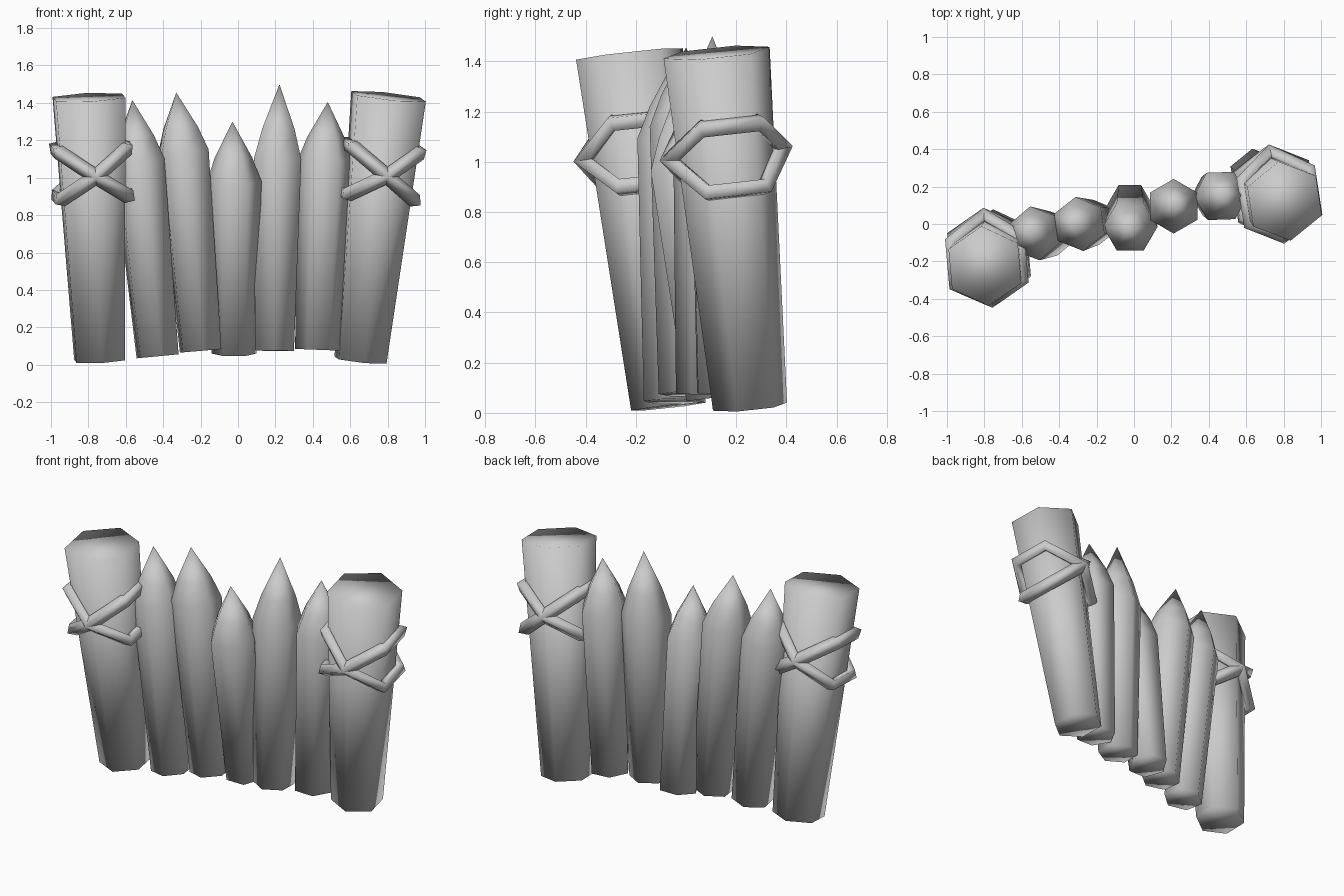
import bpy, bmesh, math
from mathutils import Vector, Matrix

cube = bpy.data.objects.get("Cube")
if cube:
    bpy.data.objects.remove(cube, do_unlink=True)

wood = bpy.data.materials.new("plain_grey")
wood.use_nodes = True
GREY = (0.6, 0.6, 0.6, 1)
wood.diffuse_color = GREY
wood.node_tree.nodes["Principled BSDF"].inputs["Base Color"].default_value = GREY


def finish(bm, name):
    bmesh.ops.recalc_face_normals(bm, faces=bm.faces)
    mesh = bpy.data.meshes.new(name)
    bm.to_mesh(mesh)
    bm.free()
    for face in mesh.polygons:
        face.use_smooth = True
    mesh.materials.append(wood)
    bpy.context.collection.objects.link(bpy.data.objects.new(name, mesh))


def tilt(axis):
    return Vector((0, 0, 1)).rotation_difference(axis).to_matrix()


def hexagon(bm, centre, radius, turn, rot):
    ring = []
    for i in range(6):
        a = math.radians(turn + 60 * i)
        offset = Vector((math.cos(a), math.sin(a), 0)) * radius
        ring.append(bm.verts.new(Vector(centre) + rot @ offset))
    return ring


def bridge(bm, low, high):
    n = len(low)
    for i in range(n):
        j = (i + 1) % n
        bm.faces.new((low[i], low[j], high[j], high[i]))


def log(name, sections, turn, tip=None):
    """Six-sided log through (centre, radius) sections, flat or pointed on top."""
    bm = bmesh.new()
    rot = tilt(Vector(sections[1][0]) - Vector(sections[0][0]))
    rings = [hexagon(bm, c, r, turn, rot) for c, r in sections]
    for low, high in zip(rings, rings[1:]):
        bridge(bm, low, high)
    bm.faces.new(rings[0][::-1])
    if tip is None:
        bm.faces.new(rings[-1])
    else:
        point = bm.verts.new(tip)
        for i in range(6):
            bm.faces.new((rings[-1][i], rings[-1][(i + 1) % 6], point))
    finish(bm, name)


def rope(name, centre, axis, turn, slant):
    """Six-cornered rope loop slanted across its post."""
    bm = bmesh.new()
    rot = (tilt(axis) @ Matrix.Rotation(math.radians(turn), 3, 'Z')
           @ Matrix.Rotation(math.radians(slant), 3, 'Y'))
    rings = []
    for i in range(6):
        a = math.radians(30 + 60 * i)
        out = Vector((math.cos(a), math.sin(a), 0))
        mid = Vector((out.x * 1.13, out.y, 0)) * 0.23
        ring = []
        for k in range(4):
            b = math.pi / 2 * k
            off = out * math.cos(b) + Vector((0, 0, math.sin(b)))
            ring.append(bm.verts.new(Vector(centre) + rot @ (mid + off * 0.04)))
        rings.append(ring)
    for i in range(6):
        bridge(bm, rings[i], rings[(i + 1) % 6])
    finish(bm, name)


# Leaning end posts, each with two crossed rope loops
for side, foot, head, turn in (
        ("right", (-0.74, -0.07, 0.025), (-0.797, -0.225, 1.43), 5),
        ("left", (0.655, 0.255, 0.025), (0.805, 0.122, 1.435), 9)):
    log(side + "_post", [(foot, 0.15), (head, 0.215)], turn + 30)
    foot, head = Vector(foot), Vector(head)
    for label, slant in (("rising", -35), ("falling", 35)):
        rope(f"{side}_{label}_rope", foot.lerp(head, 0.715), head - foot, turn, slant)

# Sharpened stakes: foot, shoulder, tip, turn
stakes = [
    ((-0.43, -0.05, 0.045), (-0.53, -0.05, 1.09), (-0.565, -0.04, 1.415), 40),
    ((-0.2, 0.01, 0.075), (-0.292, 0.0, 1.14), (-0.33, 0.0, 1.455), 38),
    ((-0.022, 0.105, 0.06), (-0.02, -0.015, 0.98), (-0.03, -0.03, 1.3), 0),
    ((0.195, 0.08, 0.075), (0.212, 0.095, 1.1), (0.222, 0.105, 1.5), 30),
    ((0.425, 0.15, 0.08), (0.465, 0.15, 1.09), (0.48, 0.15, 1.405), 2),
]
for n, (foot, shoulder, tip, turn) in enumerate(stakes, 1):
    neck = Vector(shoulder).lerp(Vector(tip), 0.4)
    log(f"stake_{n}", [(foot, 0.12), (shoulder, 0.146), (neck, 0.1)], turn, tip)
